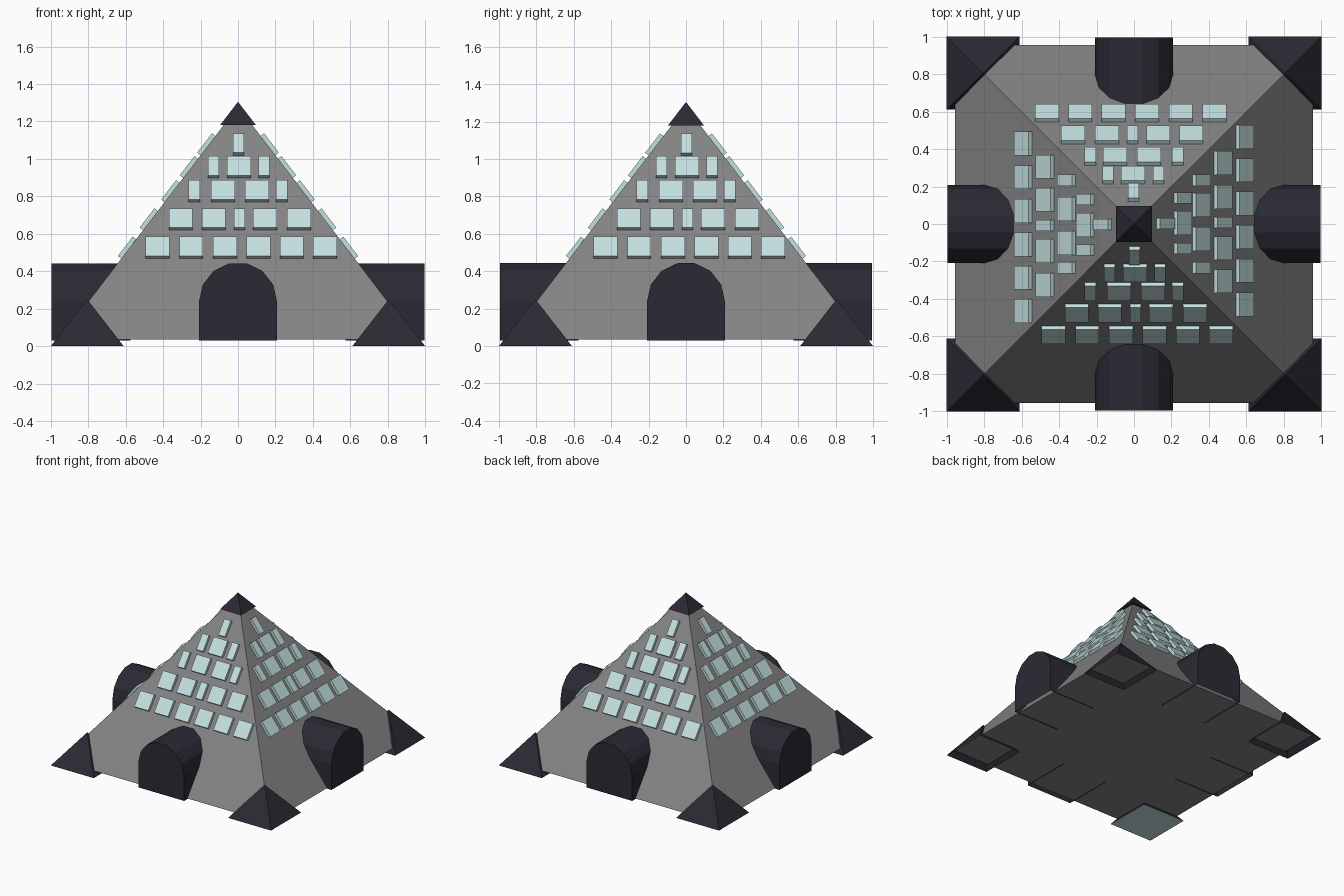
import bpy, bmesh
from math import pi, sin, cos, atan2
from mathutils import Matrix, Vector

if "Cube" in bpy.data.objects:
    bpy.data.objects.remove(bpy.data.objects["Cube"])


def material(name, rgb):
    m = bpy.data.materials.new(name)
    m.diffuse_color = (*rgb, 1)
    m.use_nodes = True
    m.node_tree.nodes["Principled BSDF"].inputs["Base Color"].default_value = m.diffuse_color
    return m


stone = material("stone", (0.23, 0.23, 0.23))
dark = material("dark_slate", (0.024, 0.023, 0.034))
glass = material("pale_glass", (0.56, 0.75, 0.75))


def add_object(name, mesh, *mats):
    for m in mats:
        mesh.materials.append(m)
    ob = bpy.data.objects.new(name, mesh)
    bpy.context.collection.objects.link(ob)
    return ob


def pyramid(name, half, z0, z1, mats, centre=(0, 0), base=True):
    cx, cy = centre
    verts = [(cx + sx * half, cy + sy * half, z0)
             for sx, sy in ((-1, -1), (1, -1), (1, 1), (-1, 1))]
    faces = [(i, (i + 1) % 4, 4) for i in range(4)]
    if base:
        faces.append((3, 2, 1, 0))
    me = bpy.data.meshes.new(name)
    me.from_pydata(verts + [(cx, cy, z1)], [], faces)
    ob = add_object(name, me, *mats)
    if base:
        me.polygons[4].material_index = len(mats) - 1
    return ob


# Main body and tip
HALF, BASE, APEX = 0.955, 0.035, 1.28
pyramid("main_pyramid", HALF, BASE, APEX, [stone])
pyramid("tip_cap", 0.096, 1.18, 1.305, [dark])

# Corner pyramids: hollow underneath, except one closed with a pale plate
for sx in (-1, 1):
    for sy in (-1, 1):
        plated = sx < 0 and sy < 0
        pyramid("corner_pyramid", 0.195, 0, 0.25,
                [dark, glass] if plated else [dark],
                (sx * 0.805, sy * 0.805), plated)

# Arched porch: seven-sided round top, open underneath
R, SPRING, SEG = 0.208, 0.24, 7
profile = [(R, 0.03)]
profile += [(R * cos(pi * i / SEG), SPRING + R * sin(pi * i / SEG)) for i in range(SEG + 1)]
profile += [(-R, 0.03)]
n = len(profile)
porch = bpy.data.meshes.new("arched_porch")
porch.from_pydata([(x, y, z) for y in (-0.995, -0.575) for x, z in profile], [],
                  [tuple(range(n))] + [(i, n + i, n + i + 1, i + 1) for i in range(n - 1)])
porch.materials.append(dark)

# Window rows on one slope: height on the slope, then (centre x, width)
W, S = 0.127, 0.06
rows = [
    (0.519, [(-0.43, W), (-0.25, W), (-0.07, W), (0.11, W), (0.287, W), (0.465, W)]),
    (0.671, [(-0.306, W), (-0.13, W), (0.008, S), (0.144, W), (0.326, W)]),
    (0.821, [(-0.234, S), (-0.08, W), (0.101, W), (0.234, S)]),
    (0.950, [(-0.131, S), (0.005, W), (0.139, S)]),
    (1.071, [(0.003, S)]),
]
tilt = Matrix.Rotation(atan2(APEX - BASE, HALF), 4, 'X')
PROUD, SUNK = 0.023, 0.01
bm = bmesh.new()
for z, row in rows:
    y = -HALF * (APEX - z) / (APEX - BASE)
    for x, width in row:
        m = (Matrix.Translation((x, y, z)) @ tilt
             @ Matrix.Translation((0, 0, (PROUD - SUNK) / 2))
             @ Matrix.Diagonal((width, 0.13, PROUD + SUNK, 1)))
        bmesh.ops.create_cube(bm, size=1, matrix=m)
windows = bpy.data.meshes.new("windows")
bm.to_mesh(windows)
bm.free()
windows.materials.append(glass)

# Repeat porch and windows on all four sides
for k, side in enumerate(("front", "right", "back", "left")):
    for name, mesh in (("porch", porch), ("windows", windows)):
        add_object(side + "_" + name, mesh).rotation_euler.z = k * pi / 2
